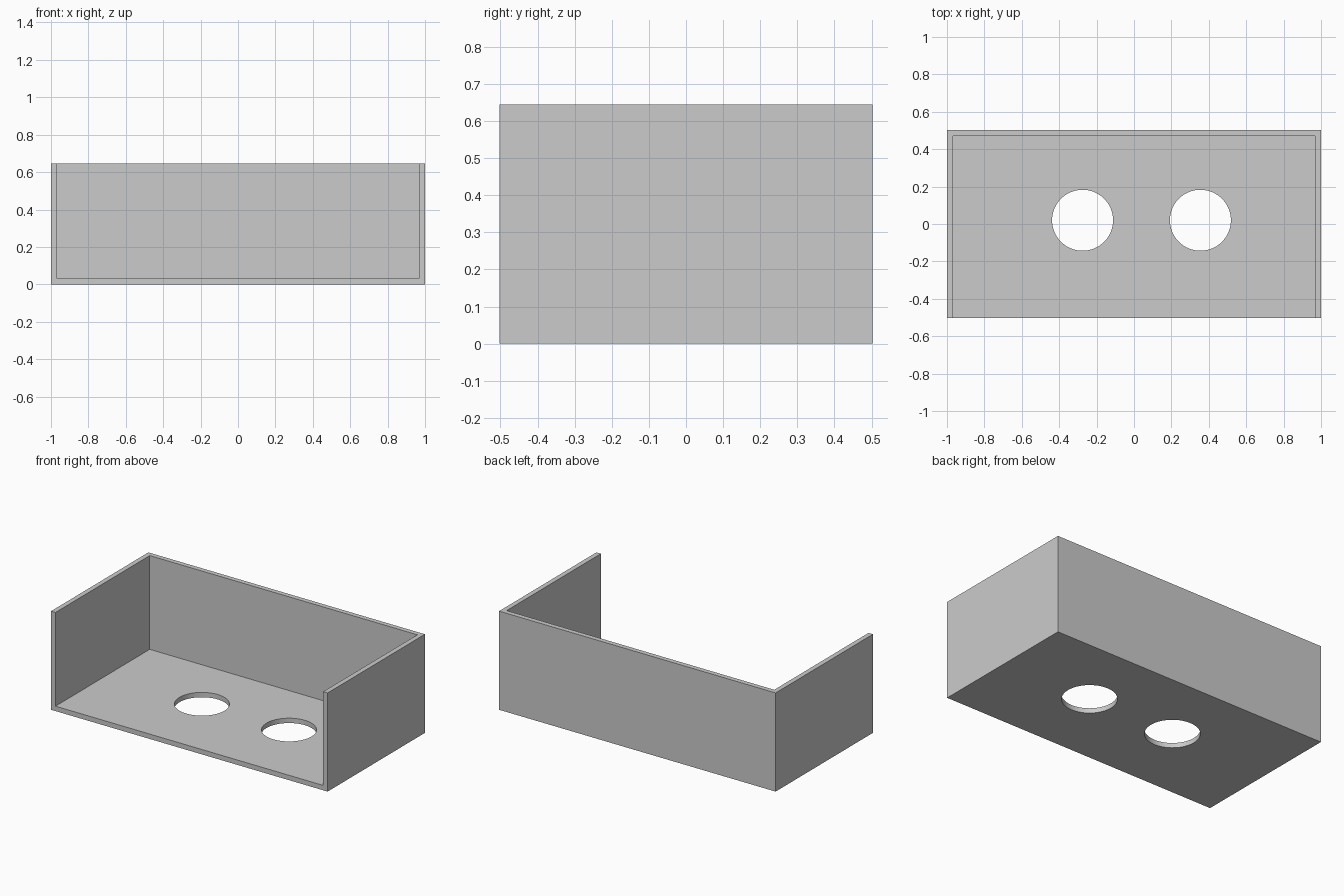
import bpy

WIDTH, DEPTH, HEIGHT, WALL = 2.0, 1.005, 0.645, 0.032
HOLE_RADIUS, HOLE_Y = 0.163, 0.02

if "Cube" in bpy.data.objects:
    bpy.data.objects.remove(bpy.data.objects["Cube"], do_unlink=True)

grey = bpy.data.materials.new("plain grey")
grey.use_nodes = True
grey.diffuse_color = (0.6, 0.6, 0.6, 1)
grey.node_tree.nodes["Principled BSDF"].inputs["Base Color"].default_value = (0.6, 0.6, 0.6, 1)


def box(name, low, high):
    """Box spanning two opposite corners."""
    centre = [(a + b) / 2 for a, b in zip(low, high)]
    bpy.ops.mesh.primitive_cube_add(size=1, location=centre)
    obj = bpy.context.object
    obj.name = name
    obj.scale = [b - a for a, b in zip(low, high)]
    bpy.ops.object.transform_apply(location=True, rotation=False, scale=True)
    obj.data.materials.append(grey)
    return obj


def cut(target, cutter):
    """Subtract a cutter, then remove it."""
    mod = target.modifiers.new("cut", "BOOLEAN")
    mod.operation = "DIFFERENCE"
    mod.solver = "EXACT"
    mod.object = cutter
    bpy.context.view_layer.objects.active = target
    bpy.ops.object.modifier_apply(modifier=mod.name)
    bpy.data.objects.remove(cutter, do_unlink=True)


x, y = WIDTH / 2, DEPTH / 2

# Tray with a floor, back wall and two side walls
tray = box("open_tray", (-x, -y, 0), (x, y, HEIGHT))
cut(tray, box("inside_cutter", (WALL - x, -y - 1, WALL), (x - WALL, y - WALL, HEIGHT + 1)))

# Two round holes through the floor
for hole_x in (-0.275, 0.355):
    bpy.ops.mesh.primitive_cylinder_add(vertices=64, radius=HOLE_RADIUS, depth=0.2,
                                        location=(hole_x, HOLE_Y, 0))
    hole = bpy.context.object
    hole.data.materials.append(grey)
    cut(tray, hole)

# Smooth hole walls, sharp box edges
bpy.ops.object.select_all(action="DESELECT")
tray.select_set(True)
bpy.context.view_layer.objects.active = tray
bpy.ops.object.shade_smooth_by_angle()
